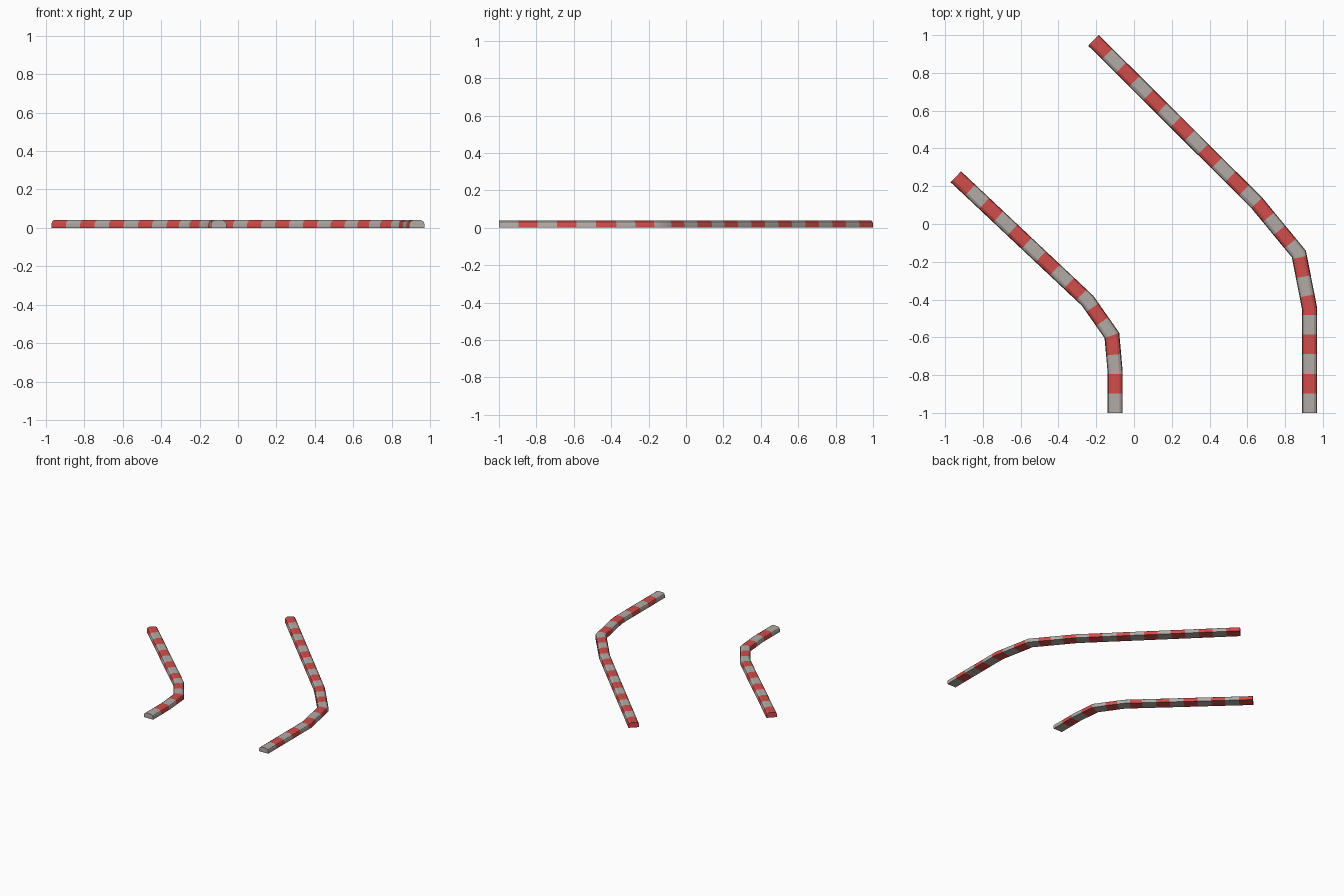
import bpy, bmesh, math
from mathutils import Vector

if "Cube" in bpy.data.objects:
    bpy.data.objects.remove(bpy.data.objects["Cube"])


def material(name, rgb):
    m = bpy.data.materials.new(name)
    m.diffuse_color = (*rgb, 1)
    m.use_nodes = True
    m.node_tree.nodes["Principled BSDF"].inputs["Base Color"].default_value = m.diffuse_color
    return m


GREY = material("pale grey paint", (0.45, 0.41, 0.385))
RED = material("red paint", (0.64, 0.075, 0.07))

# Kerb cross-section: flat base, upright sides, rounded shoulders
HALF = [(0.04, 0.0), (0.04, 0.021), (0.035, 0.032), (0.022, 0.04)]
PROFILE = HALF + [(-x, z) for x, z in reversed(HALF)]


def kerb(name, points, anchors):
    """Sweep the profile along a mitred path; anchors map stripe number to path length."""
    pts = [Vector(p) for p in points]
    dirs = [(b - a).normalized() for a, b in zip(pts, pts[1:])]
    lens = [0.0]
    for a, b in zip(pts, pts[1:]):
        lens.append(lens[-1] + (b - a).length)
    anchors = anchors + [(anchors[-1][0] + 8 if len(pts) == 0 else STRIPES[name], lens[-1])]

    # stripe boundaries
    bounds = [0.0]
    for (i0, s0), (i1, s1) in zip(anchors, anchors[1:]):
        for i in range(1, i1 - i0 + 1):
            bounds.append(s0 + (s1 - s0) * i / (i1 - i0))
    # snap boundaries to very close corners
    bounds = [next((c for c in lens if abs(c - s) < 0.01), s) for s in bounds]
    stations = sorted(set(bounds) | set(lens))

    bm = bmesh.new()
    rings = []
    for s in stations:
        k = max(i for i in range(len(dirs)) if lens[i] <= s)
        d = dirs[k]
        side = Vector((d.y, -d.x))
        if s in lens and 0 < lens.index(s) < len(dirs):      # mitred corner
            p = dirs[k - 1]
            m = (side + Vector((p.y, -p.x))).normalized()
            side = m / m.dot(side)
        c = pts[k] + d * (s - lens[k])
        rings.append([bm.verts.new((c.x + side.x * x, c.y + side.y * x, z))
                      for x, z in PROFILE])
    n = len(PROFILE)
    for j, (a, b) in enumerate(zip(rings, rings[1:])):
        mid = (stations[j] + stations[j + 1]) / 2
        stripe = sum(1 for t in bounds if t < mid) - 1
        for i in range(n):
            f = bm.faces.new((a[i], a[(i + 1) % n], b[(i + 1) % n], b[i]))
            f.material_index = stripe % 2
    # end caps
    bm.faces.new(rings[0]).material_index = 0
    bm.faces.new(rings[-1]).material_index = 1
    bmesh.ops.recalc_face_normals(bm, faces=bm.faces)
    me = bpy.data.meshes.new(name)
    bm.to_mesh(me)
    bm.free()
    ob = bpy.data.objects.new(name, me)
    bpy.context.collection.objects.link(ob)
    me.materials.append(GREY)
    me.materials.append(RED)
    bpy.ops.object.select_all(action='DESELECT')
    ob.select_set(True)
    bpy.context.view_layer.objects.active = ob
    bpy.ops.object.shade_smooth_by_angle(angle=math.radians(30))


STRIPES = {"outer_kerb": 24, "inner_kerb": 16}

# Long kerb on the right
kerb("outer_kerb",
     [(0.93, -1), (0.93, -0.45), (0.873, -0.159), (0.65, 0.112), (-0.214, 0.972)],
     [(0, 0.0), (8, 0.828), (12, 1.19)])

# Short kerb on the left
kerb("inner_kerb",
     [(-0.1, -1), (-0.1, -0.78), (-0.117, -0.59), (-0.245, -0.407), (-0.943, 0.25)],
     [(0, 0.0), (4, 0.411), (8, 0.77)])
